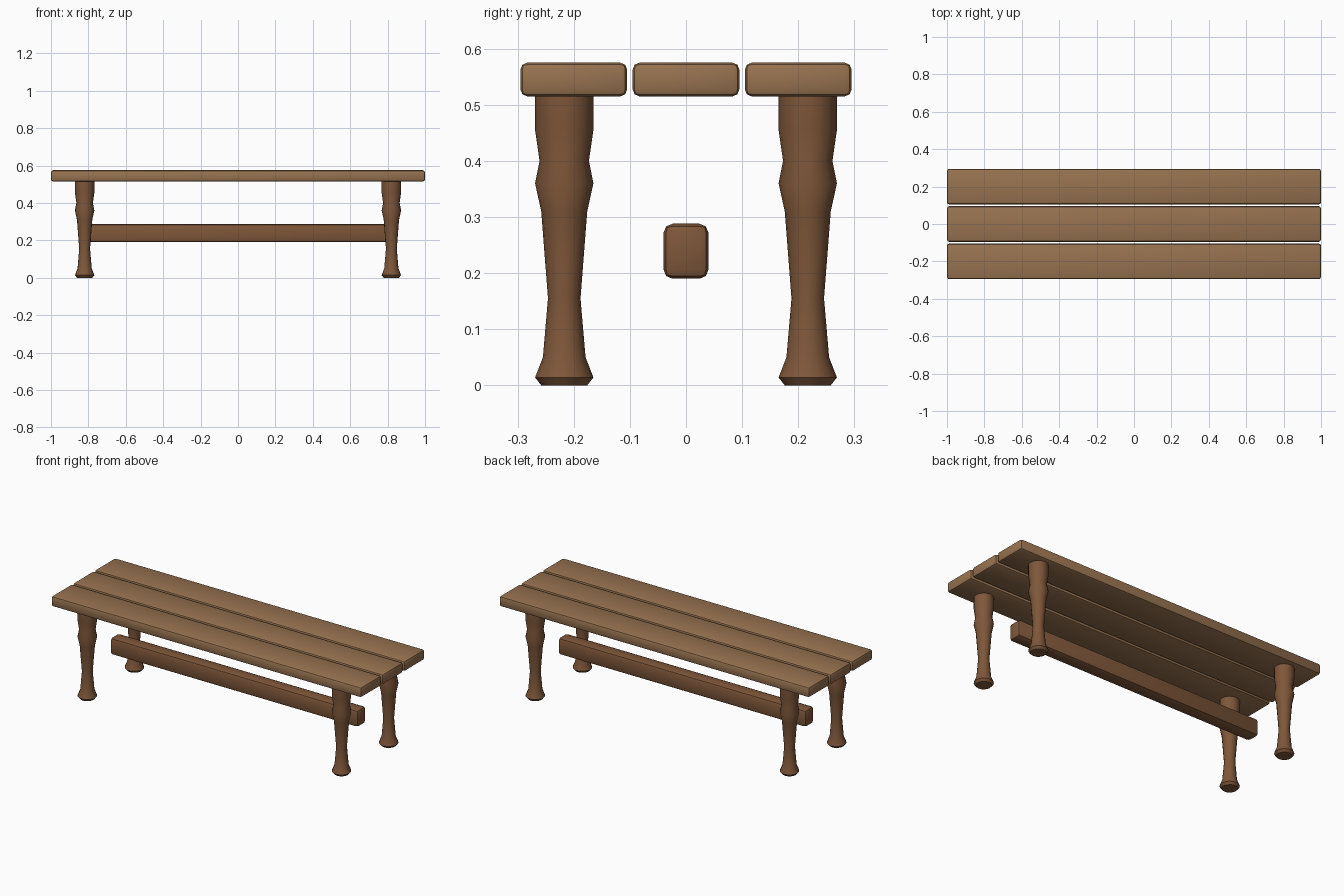
import bpy, bmesh
from math import radians, cos, sin, pi

if "Cube" in bpy.data.objects:
    bpy.data.objects.remove(bpy.data.objects["Cube"])


def material(name, rgb):
    m = bpy.data.materials.new(name)
    m.diffuse_color = (*rgb, 1)
    m.use_nodes = True
    m.node_tree.nodes["Principled BSDF"].inputs["Base Color"].default_value = m.diffuse_color
    return m


plank_wood = material("plank_wood", (0.31, 0.17, 0.08))
leg_wood = material("leg_wood", (0.21, 0.095, 0.042))


def finish(bm, name, mat, loc):
    me = bpy.data.meshes.new(name)
    bmesh.ops.recalc_face_normals(bm, faces=bm.faces)
    bm.to_mesh(me)
    bm.free()
    me.materials.append(mat)
    ob = bpy.data.objects.new(name, me)
    ob.location = loc
    bpy.context.collection.objects.link(ob)
    bpy.ops.object.select_all(action='DESELECT')
    ob.select_set(True)
    bpy.context.view_layer.objects.active = ob
    bpy.ops.object.shade_smooth_by_angle(angle=radians(30))
    return ob


def beam(name, size, loc, bevel, mat):
    bm = bmesh.new()
    bmesh.ops.create_cube(bm, size=1)
    bmesh.ops.scale(bm, vec=size, verts=bm.verts)
    bmesh.ops.bevel(bm, geom=bm.edges[:], offset=bevel, segments=2,
                    profile=0.5, affect='EDGES')
    return finish(bm, name, mat, loc)


def turned_leg(name, profile, loc, mat, sides=16):
    bm = bmesh.new()
    rings = [[bm.verts.new((r * cos(2 * pi * i / sides), r * sin(2 * pi * i / sides), z))
              for i in range(sides)] for r, z in profile]
    for a, b in zip(rings, rings[1:]):
        for i in range(sides):
            j = (i + 1) % sides
            bm.faces.new((a[i], a[j], b[j], b[i]))
    bm.faces.new(rings[0])
    bm.faces.new(rings[-1])
    return finish(bm, name, mat, loc)


# Three seat planks
for side, y in (("front", -0.2), ("middle", 0), ("back", 0.2)):
    beam(f"{side}_seat_plank", (2, 0.19, 0.06), (0, y, 0.545), 0.012, plank_wood)

# Four turned legs: (radius, height) from foot to seat
leg_profile = [(0.041, 0), (0.052, 0.014), (0.038, 0.05), (0.029, 0.155),
               (0.041, 0.31), (0.052, 0.36), (0.044, 0.40), (0.052, 0.455),
               (0.052, 0.516)]
for sx, xn in ((-1, "left"), (1, "right")):
    for sy, yn in ((-1, "front"), (1, "back")):
        turned_leg(f"{yn}_{xn}_leg", leg_profile, (sx * 0.82, sy * 0.217, 0), leg_wood)

# Long stretcher under the seat
beam("stretcher", (1.6, 0.08, 0.098), (0, 0, 0.239), 0.016, leg_wood)
